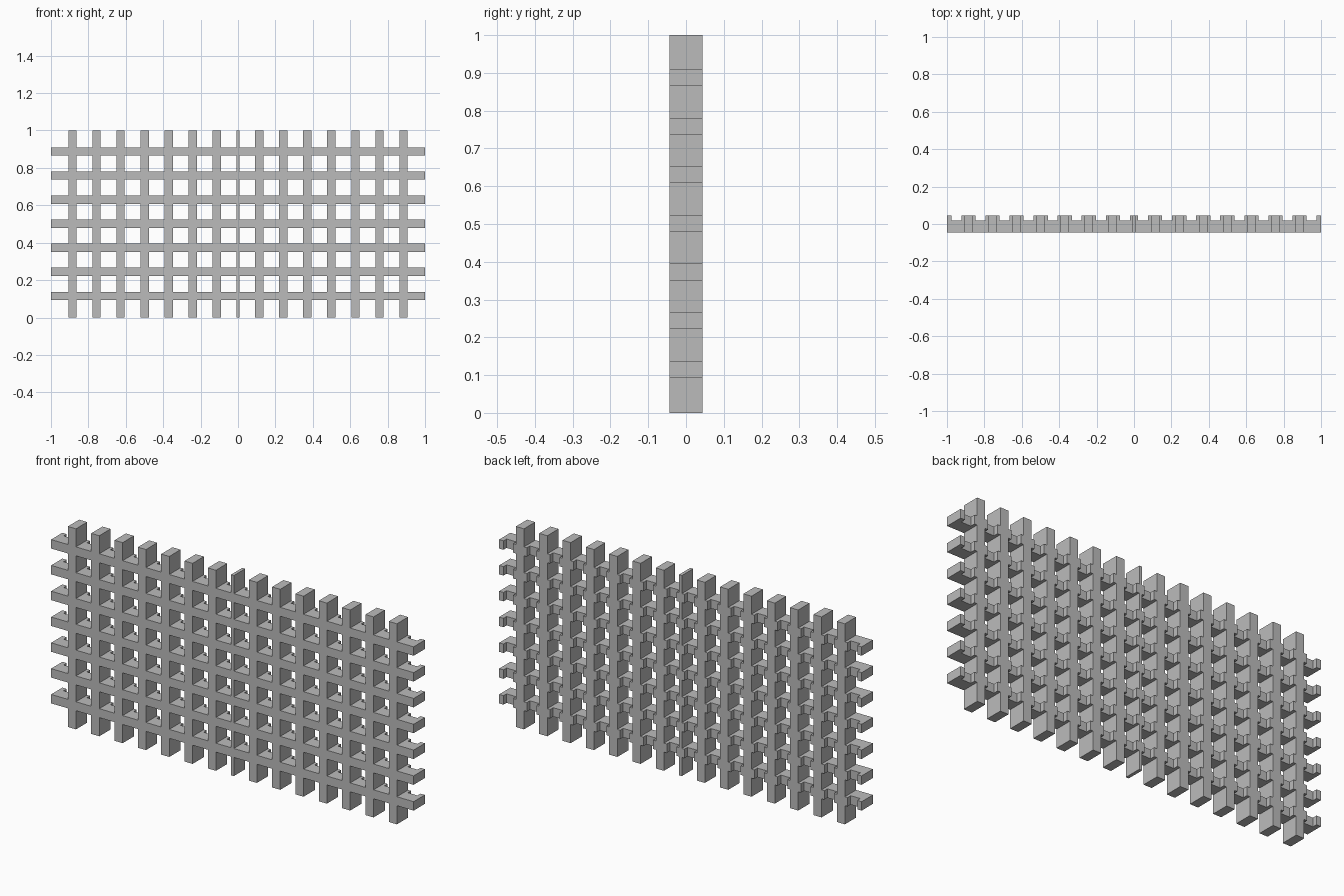
import bpy
import bmesh

cube = bpy.data.objects.get("Cube")
if cube:
    bpy.data.objects.remove(cube, do_unlink=True)

grey = bpy.data.materials.new("plain_grey")
grey.use_nodes = True
grey.diffuse_color = (0.5, 0.5, 0.5, 1)
grey.node_tree.nodes["Principled BSDF"].inputs["Base Color"].default_value = (0.5, 0.5, 0.5, 1)

PITCH = 0.1287       # spacing of bars in both directions
BAR = 0.0446         # visible width of a bar
DEPTH = 0.0443       # half thickness of the lattice
NOTCH_Y = 0.02       # floor of the notches in the back
NOTCH = 0.0265       # half width of a notch


def prism(name, outline, z0, z1):
    """Extrude an outline of (x, y) points from z0 up to z1."""
    bm = bmesh.new()
    face = bm.faces.new([bm.verts.new((x, y, z0)) for x, y in outline])
    top = bmesh.ops.extrude_face_region(bm, geom=[face])["geom"]
    bmesh.ops.translate(bm, vec=(0, 0, z1 - z0),
                        verts=[v for v in top if isinstance(v, bmesh.types.BMVert)])
    bmesh.ops.recalc_face_normals(bm, faces=bm.faces)
    mesh = bpy.data.meshes.new(name)
    bm.to_mesh(mesh)
    bm.free()
    mesh.materials.append(grey)
    obj = bpy.data.objects.new(name, mesh)
    bpy.context.collection.objects.link(obj)
    return obj


def upright(name, x, width):
    a, b = x - width / 2, x + width / 2
    prism(name, [(a, -DEPTH), (b, -DEPTH), (b, DEPTH), (a, DEPTH)], 0, 1)


# Uprights: seven on each side and a thin one in the middle
for i in range(7):
    x = 0.113 + i * PITCH
    upright(f"upright_left_{i + 1}", x, BAR)
    upright(f"upright_right_{i + 1}", -x, BAR)
upright("upright_middle", 0, 0.016)

# Rail outline: flat front, notched back between the uprights
half = [0.0485 + i * PITCH for i in range(8)]
centres = sorted(half + [-x for x in half], reverse=True)
rail = [(-1, -DEPTH), (1, -DEPTH), (1, DEPTH)]
for x in centres:
    rail += [(x + NOTCH, DEPTH), (x + NOTCH, NOTCH_Y),
             (x - NOTCH, NOTCH_Y), (x - NOTCH, DEPTH)]
rail.append((-1, DEPTH))

# Seven level rails
for i in range(7):
    z = 0.5015 + (i - 3) * PITCH
    prism(f"rail_{i + 1}", rail, z - BAR / 2, z + BAR / 2)
